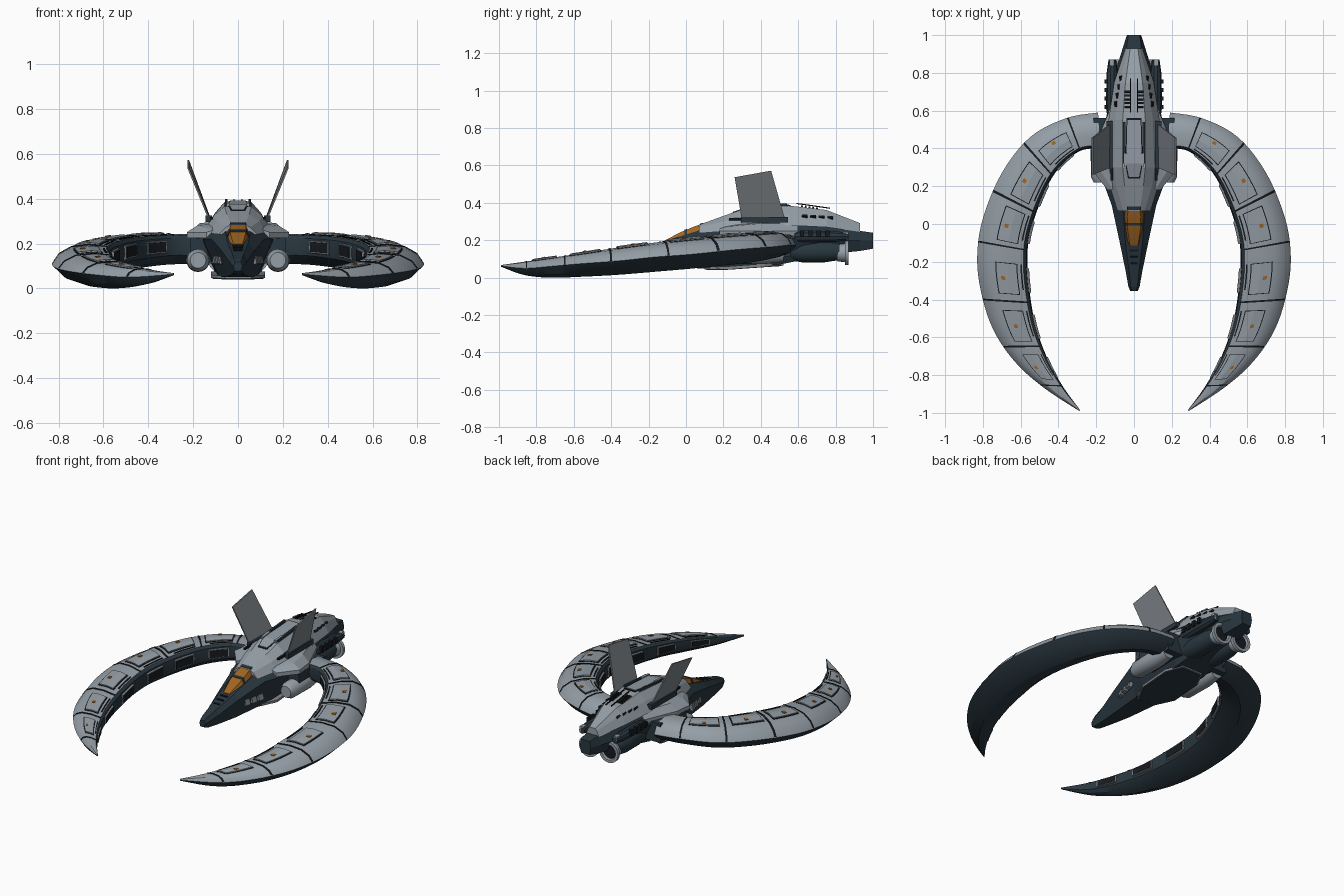
import bpy, bmesh, math
from mathutils import Vector, Matrix

cube = bpy.data.objects.get("Cube")
if cube:
    bpy.data.objects.remove(cube, do_unlink=True)


def material(name, r, g, b):
    m = bpy.data.materials.new(name)
    m.use_nodes = True
    m.diffuse_color = (r, g, b, 1)
    m.node_tree.nodes["Principled BSDF"].inputs["Base Color"].default_value = (r, g, b, 1)
    return m


LIGHT = material("light blue grey", .30, .345, .385)
DARK = material("dark slate", .022, .038, .05)
FIN = material("fin grey", .21, .23, .25)
BLACK = material("seam black", .008, .010, .013)
ORANGE = material("amber", .36, .13, .015)


def finish(name, bm, mats, smooth=False):
    bmesh.ops.recalc_face_normals(bm, faces=bm.faces)
    mesh = bpy.data.meshes.new(name)
    bm.to_mesh(mesh)
    bm.free()
    for m in mats:
        mesh.materials.append(m)
    ob = bpy.data.objects.new(name, mesh)
    bpy.context.scene.collection.objects.link(ob)
    if smooth:
        bpy.ops.object.select_all(action="DESELECT")
        ob.select_set(True)
        bpy.context.view_layer.objects.active = ob
        bpy.ops.object.shade_smooth_by_angle(angle=math.radians(28))
    return ob


def skin(name, rings, mats, pick=lambda j: 0, smooth=False):
    """Closed surface through a row of closed rings."""
    bm = bmesh.new()
    rows = [[bm.verts.new(p) for p in ring] for ring in rings]
    n = len(rows[0])
    for a, b in zip(rows, rows[1:]):
        for j in range(n):
            k = (j + 1) % n
            bm.faces.new((a[j], a[k], b[k], b[j])).material_index = pick(j)
    for end in (rows[0], rows[-1]):
        bm.faces.new(end).material_index = pick(n - 1)
    return finish(name, bm, mats, smooth)


def hull(name, sections, mat, smooth=False):
    """Symmetric body: each section is y followed by half-width, height pairs."""
    rings = []
    for y, *v in sections:
        half = list(zip(v[::2], v[1::2]))
        rings.append([(x, y, z) for x, z in half] + [(-x, y, z) for x, z in reversed(half)])
    return skin(name, rings, [mat], smooth=smooth)


def box(name, loc, size, mat, rot=(0, 0, 0)):
    bm = bmesh.new()
    bmesh.ops.create_cube(bm, size=1)
    bmesh.ops.scale(bm, vec=size, verts=bm.verts)
    ob = finish(name, bm, [mat])
    ob.location, ob.rotation_euler = loc, rot
    return ob


def tube(name, x, z, profile, mat, sides=20, closed=False):
    """Lathe around a lengthwise axis; profile holds (y, radius)."""
    rings = [[(x + r * math.cos(a), y, z + r * math.sin(a))
              for a in (math.tau * i / sides for i in range(sides))] for y, r in profile]
    return skin(name, rings, [mat], smooth=True)


# Crescent wing: outer x y, inner x y, top, rim and bottom heights, root to tip
WING = [(.19, .59, .18, .40, .24, .17, .11), (.36, .56, .29, .385, .243, .175, .105),
        (.55, .46, .41, .28, .237, .165, .085), (.70, .27, .49, .13, .225, .15, .065),
        (.80, .03, .55, -.05, .205, .125, .045), (.83, -.17, .565, -.2, .185, .11, .03),
        (.81, -.36, .55, -.38, .16, .09, .015), (.745, -.56, .515, -.56, .13, .075, .005),
        (.63, -.73, .45, -.73, .105, .06, 0), (.48, -.865, .37, -.87, .085, .05, .015),
        (.29, -.99, .285, -.985, .068, .063, .058)]
TOP = [(0, 0), (.1, .5), (.3, .88), (.6, 1), (.92, .9)]
UNDER = [(.98, .7), (1, .1), (.97, -.4), (.8, -.8), (.5, -1), (.2, -.65)]


def station(s):
    i = min(int(s), len(WING) - 2)
    f = s - i
    p0, p1, p2, p3 = (WING[max(0, min(len(WING) - 1, i + k))] for k in (-1, 0, 1, 2))
    return [b + .5 * f * (c - a + f * (2*a - 5*b + 4*c - d + f * (3*(b - c) + d - a)))
            for a, b, c, d in zip(p0, p1, p2, p3)]


def wing_point(side, s, t, h, lift=0):
    ox, oy, ix, iy, zt, zm, zb = station(s)
    z = zm + h * (zt - zm if h > 0 else zm - zb) + lift
    return (side * (ox + (ix - ox) * t), oy + (iy - oy) * t, z)


def top_height(t):
    for (a, ha), (b, hb) in zip(TOP, TOP[1:]):
        if t <= b:
            return ha + (hb - ha) * (t - a) / (b - a)
    return TOP[-1][1]


def patch(name, side, s0, s1, t0, t1, lift, mat, steps=6):
    """Plate that follows the upper wing surface."""
    ts = [t0] + [t for t, _ in TOP if t0 < t < t1] + [t1]
    rings = []
    for i in range(steps + 1):
        s = s0 + (s1 - s0) * i / steps
        rings.append([wing_point(side, s, t, top_height(t), lift) for t in ts] +
                     [wing_point(side, s, t, top_height(t), -.006) for t in reversed(ts)])
    return skin(name, rings, [mat])


for side, tag in ((1, "left"), (-1, "right")):
    rings = [[wing_point(side, i / 5, t, h) for t, h in TOP + UNDER] for i in range(51)]
    skin(tag + "_wing", rings, [LIGHT, DARK], lambda j: 0 if j < 4 else 1, True)

    # Cross seams, raised panels and amber lamps
    for s in (.95, 2.2, 3.4, 4.6, 6.2, 7.5, 8.9):
        patch(tag + "_wing_seam", side, s - .025, s + .025, .01, .92, .003, BLACK, 1)
    for s, t in ((1.6, .45), (2.85, .5), (4, .5), (5.55, .5), (6.9, .55), (8.2, .5)):
        patch(tag + "_wing_panel_gap", side, s - .45, s + .45, .36, .8, .003, BLACK)
        patch(tag + "_wing_panel", side, s - .43, s + .43, .38, .78, .008, LIGHT)
        patch(tag + "_wing_lamp", side, s - .05, s + .05, t - .04, t + .04, .012, ORANGE, 1)
        patch(tag + "_wing_edge_line", side, s - .45, s + .3, .86, .89, .004, BLACK)
        # Vents on the inner wall, each a framed recess
        for grow, mat in ((0, FIN), (.008, BLACK)):
            w = .36 - grow * 4
            rings = [[wing_point(side, s + w * (i / 2 - 1), a, b) for a, b in
                      ((.95, .62 - 8 * grow), (1.025 + grow, .55 - 8 * grow),
                       (1.025 + grow, -.2 + 8 * grow), (.95, -.25 + 8 * grow))]
                     for i in range(5)]
            skin(tag + "_wing_vent", rings, [mat])

    # Slanted tail fin
    rings = []
    for y0, y1, x, z in ((.30, .53, .125, .30), (.26, .455, .222, 0)):
        za, zb = (z, z + .01) if z else (.537, .572)
        rings.append([(side * (x - .004), y0, za), (side * (x - .004), y1, zb),
                      (side * (x + .004), y1, zb), (side * (x + .004), y0, za)])
    skin(tag + "_fin", rings, [FIN])
    box(tag + "_fin_mount", (side * .13, .42, .31), (.03, .25, .03), DARK)

    # Shoulder fairing, wing root and lower pod
    rings = [[(side * x, y, z) for x, z in ((.09, zt), (w * .8, zt - .01), (w, .25), (w, .225), (.09, .22))]
             for y, w, zt in ((.18, .14, .27), (.29, .228, .29), (.40, .215, .30), (.60, .13, .30))]
    skin(tag + "_shoulder", rings, [LIGHT])
    box(tag + "_wing_root", (side * .15, .43, .17), (.13, .26, .12), DARK)
    tube(tag + "_lower_pod", side * .178, .125,
         ((.22, .035), (.25, .05), (.42, .052), (.52, .04)), LIGHT)

    # Engine with open ring nozzle
    tube(tag + "_engine", side * .07, .14, ((.55, .045), (.62, .058), (.74, .058), (.82, .046)), DARK)
    tube(tag + "_engine_ring", side * .07, .133,
         ((.81, .046), (.85, .05), (.85, .066), (.87, .066), (.87, .048), (.83, .035)), LIGHT)
    tube(tag + "_engine_cap", side * .07, .133, ((.84, .043), (.858, .043)), BLACK)
    tube(tag + "_side_engine", side * .115, .22, ((.58, .028), (.62, .034), (.80, .03), (.87, .02)), DARK, 10)
    box(tag + "_engine_bracket", (side * .118, .855, .225), (.025, .03, .04), LIGHT)
    for i in range(4):
        box(tag + "_engine_knob", (side * .148, .62 + .045 * i, .235), (.018, .022, .035), BLACK)

    # Flank portholes, deck slots and racks
    for i in range(4):
        box(tag + "_flank_port", (side * (.094 - .009 * i), .635 + .045 * i, .327 - .003 * i),
            (.012, .03, .02), BLACK, (0, side * .85, -side * .15))
    for i in range(5):
        box(tag + "_deck_slot", (side * .034, .62 + .02 * i, .382 - .0025 * i), (.034, .010, .008), BLACK, (-.13, 0, 0))
    box(tag + "_deck_rail", (side * .052, .43, .381), (.012, .22, .016), DARK, (.08, 0, 0))
    box(tag + "_deck_block", (side * .045, .34, .375), (.014, .07, .018), LIGHT, (.08, 0, 0))
    box(tag + "_tail_rod", (side * .018, .68, .384), (.005, .18, .006), BLACK, (-.14, 0, 0))
    box(tag + "_hull_groove", (side * .118, .31, .312), (.012, .16, .012), BLACK)
    # Cheek grille beside the nose
    for i in range(3):
        box(tag + "_cheek_grille", (side * (.075 + .012 * i), -.02 + .05 * i, .125),
            (.02, .035, .035), FIN, (0, -side * .25, -side * .25))

# Dark core running from nose to tail
hull("core_body", [
    (-.355, .012, .118, .02, .10, .014, .078), (-.33, .018, .132, .03, .108, .02, .068),
    (-.25, .026, .155, .044, .125, .03, .06), (-.1, .045, .20, .075, .17, .05, .052),
    (.1, .06, .262, .118, .22, .07, .05), (.2, .08, .29, .155, .22, .085, .05),
    (.5, .09, .32, .16, .2, .10, .07), (.65, .08, .31, .13, .22, .085, .10),
    (.85, .055, .28, .085, .2, .055, .135), (.93, .04, .25, .06, .2, .045, .143),
    (1, .03, .24, .038, .2, .03, .155)], DARK)

# Light upper hull
hull("upper_hull", [
    (.07, .03, .283, .055, .272, .085, .24), (.2, .05, .33, .095, .30, .125, .25),
    (.3, .06, .365, .108, .325, .145, .27), (.55, .06, .385, .10, .34, .135, .28),
    (.75, .045, .362, .075, .325, .105, .27), (.93, .02, .292, .03, .28, .045, .245)], LIGHT)
hull("deck_plate_gap", [(.24, .032, .345, .032, .33), (.32, .046, .372, .046, .35),
                        (.56, .04, .389, .04, .37)], BLACK)
hull("deck_plate", [(.25, .027, .352, .027, .33), (.32, .041, .376, .041, .35),
                    (.55, .035, .392, .035, .37)], LIGHT)

# Amber canopy with dark frame, nose slats
hull("canopy", [(-.115, .02, .198, .034, .185), (-.03, .034, .243, .05, .205),
                (.04, .036, .272, .054, .235), (.085, .03, .287, .05, .25)], ORANGE, True)
hull("canopy_frame", [(-.008, .037, .256, .056, .215), (.006, .037, .262, .056, .22)], DARK)
hull("canopy_rear_frame", [(.075, .034, .288, .056, .25), (.092, .034, .294, .058, .25)], DARK)
for i in range(3):
    box("nose_slat", (0, -.14 - .035 * i, .191 - .011 * i), (.05 - .006 * i, .010, .006), BLACK, (.3, 0, 0))

# Belly plate with pale rim
hull("belly_rim", [(.1, .06, .056, .06, .044), (.22, .12, .06, .12, .046),
                   (.42, .12, .075, .12, .06), (.52, .07, .08, .07, .066)], FIN)
hull("belly_plate", [(.11, .055, .056, .055, .040), (.22, .113, .06, .113, .042),
                     (.42, .113, .075, .113, .056), (.51, .065, .08, .065, .062)], DARK)
